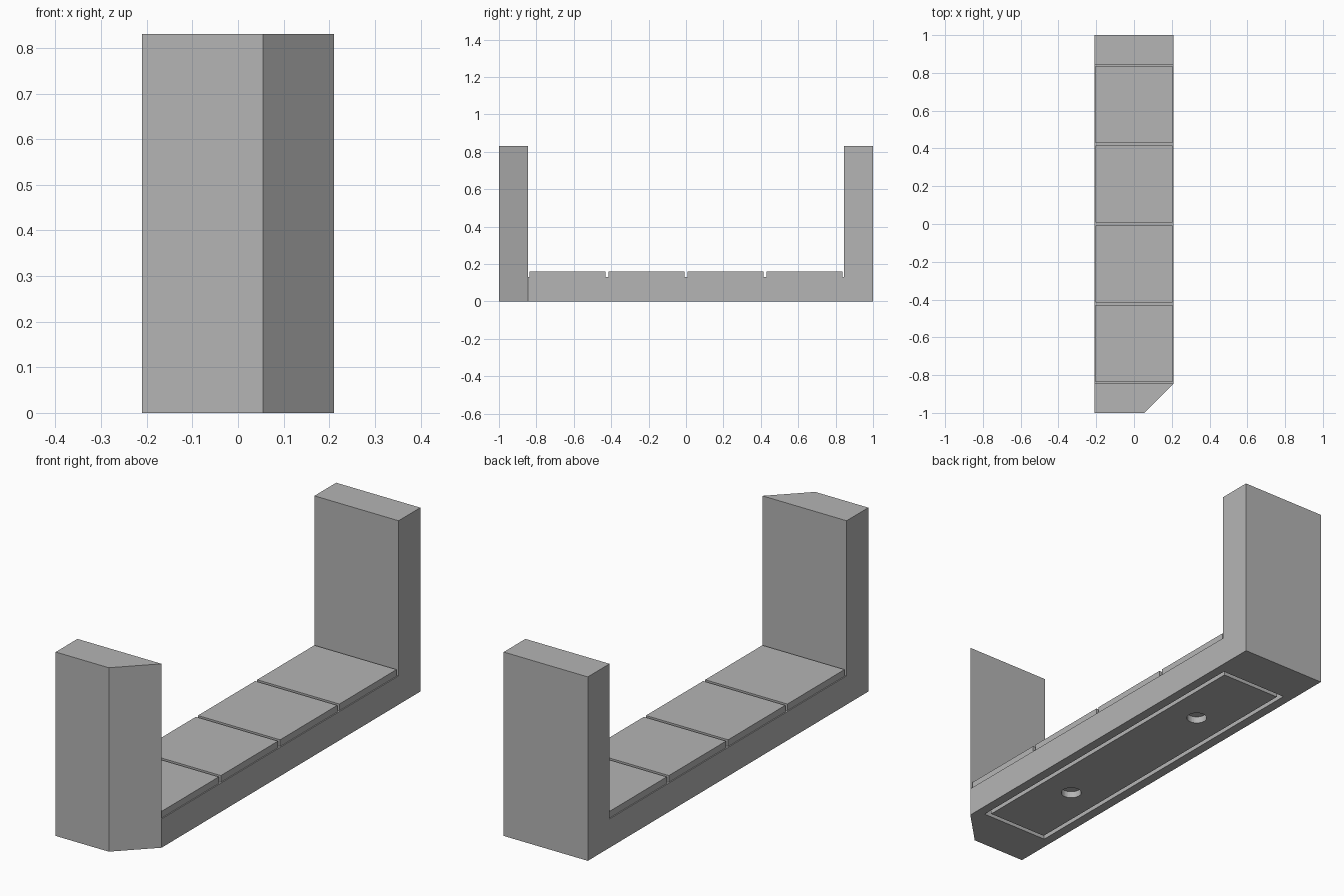
import bpy, bmesh
from mathutils import Vector

if "Cube" in bpy.data.objects:
    bpy.data.objects.remove(bpy.data.objects["Cube"])

HALF_W, HEIGHT = 0.21, 0.83
POST = 0.845          # inner face of both end posts
DECK, TOP = 0.13, 0.16
GAP = 0.015

grey = bpy.data.materials.new("plain_grey")
grey.use_nodes = True
grey.diffuse_color = (0.46, 0.46, 0.46, 1)
grey.node_tree.nodes["Principled BSDF"].inputs["Base Color"].default_value = grey.diffuse_color


def finish(name, bm):
    bmesh.ops.recalc_face_normals(bm, faces=bm.faces)
    mesh = bpy.data.meshes.new(name)
    bm.to_mesh(mesh)
    bm.free()
    mesh.materials.append(grey)
    ob = bpy.data.objects.new(name, mesh)
    bpy.context.collection.objects.link(ob)
    return ob


def box(name, x, y0, y1, z0, z1):
    bm = bmesh.new()
    bmesh.ops.create_cube(bm, size=1)
    bmesh.ops.scale(bm, vec=(2 * x, y1 - y0, z1 - z0), verts=bm.verts)
    bmesh.ops.translate(bm, vec=(0, (y0 + y1) / 2, (z0 + z1) / 2), verts=bm.verts)
    return finish(name, bm)


def cylinder(name, y, radius, depth):
    bm = bmesh.new()
    bmesh.ops.create_cone(bm, cap_ends=True, segments=32, radius1=radius,
                          radius2=radius, depth=2 * depth)
    bmesh.ops.translate(bm, vec=(0, y, 0), verts=bm.verts)
    return finish(name, bm)


def cut(target, cutter):
    mod = target.modifiers.new("cut", "BOOLEAN")
    mod.operation = "DIFFERENCE"
    mod.solver = "EXACT"
    mod.object = cutter
    bpy.context.view_layer.objects.active = target
    bpy.ops.object.modifier_apply(modifier=mod.name)
    bpy.data.objects.remove(cutter)


# U-shaped body: side profile extruded across the width
profile = [(-1, 0), (1, 0), (1, HEIGHT), (POST, HEIGHT), (POST, DECK),
           (-POST, DECK), (-POST, HEIGHT), (-1, HEIGHT)]
bm = bmesh.new()
side = bm.faces.new([bm.verts.new((-HALF_W, y, z)) for y, z in profile])
sweep = bmesh.ops.extrude_face_region(bm, geom=[side])
bmesh.ops.translate(bm, vec=(2 * HALF_W, 0, 0),
                    verts=[v for v in sweep["geom"] if isinstance(v, bmesh.types.BMVert)])

# Corner of the front post sliced off at 45 degrees
sliced = bmesh.ops.bisect_plane(bm, geom=bm.verts[:] + bm.edges[:] + bm.faces[:],
                                plane_co=Vector((HALF_W, -POST, 0)),
                                plane_no=Vector((1, -1, 0)), clear_outer=True)
bmesh.ops.holes_fill(bm, edges=[e for e in bm.edges if e.is_boundary], sides=0)
body = finish("body", bm)

# Underside: recess with a raised panel leaves a narrow groove around it
cut(body, box("recess_cutter", 0.167, -0.8, 0.8, -0.05, 0.03))
panel = box("base_panel", 0.147, -0.78, 0.78, 0, 0.05)
for y in (-0.42, 0.42):
    cut(panel, cylinder("hole_cutter", y, 0.043, 0.03))

# Four deck plates separated by thin slots
pitch = POST / 2
for i in range(4):
    start = -POST + i * pitch
    box(f"deck_plate_{i + 1}", HALF_W - 0.005, start + GAP / 2,
        start + pitch - GAP / 2, DECK - 0.01, TOP)
